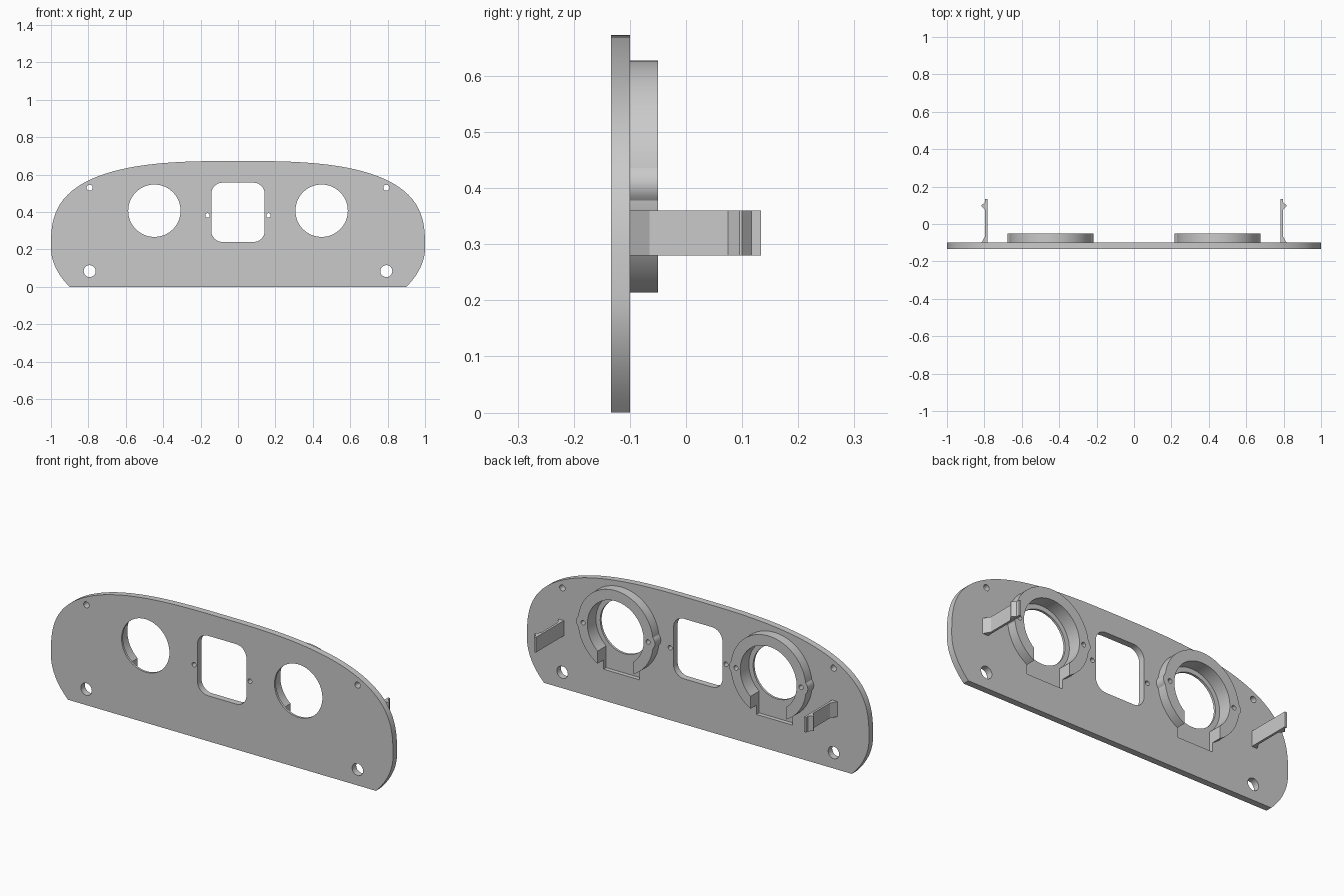
import bpy, bmesh
from math import sin, cos, pi, sqrt

cube = bpy.data.objects.get("Cube")
if cube:
    bpy.data.objects.remove(cube, do_unlink=True)

grey = bpy.data.materials.new("plain grey")
grey.use_nodes = True
colour = (0.59, 0.59, 0.59, 1)
grey.diffuse_color = colour
grey.node_tree.nodes["Principled BSDF"].inputs["Base Color"].default_value = colour

BACK = -0.10       # rear face of the panel
FRONT = -0.134
RING_BACK = -0.05
POCKET = -0.122    # floor of the recess behind each round opening
RING_X, RING_Z = 0.447, 0.407


def prism(name, outline, start, end, axis="y"):
    """Extrude a 2D outline: (x, z) along y, or (x, y) along z."""
    bm = bmesh.new()
    place = (lambda p, t: (p[0], t, p[1])) if axis == "y" else (lambda p, t: (p[0], p[1], t))
    face = bm.faces.new([bm.verts.new(place(p, start)) for p in outline])
    extruded = bmesh.ops.extrude_face_region(bm, geom=[face])["geom"]
    shift = (0, end - start, 0) if axis == "y" else (0, 0, end - start)
    bmesh.ops.translate(bm, vec=shift, verts=[v for v in extruded if isinstance(v, bmesh.types.BMVert)])
    bmesh.ops.recalc_face_normals(bm, faces=bm.faces[:])
    mesh = bpy.data.meshes.new(name)
    bm.to_mesh(mesh)
    bm.free()
    mesh.materials.append(grey)
    obj = bpy.data.objects.new(name, mesh)
    bpy.context.collection.objects.link(obj)
    return obj


def circle(x, z, r, n=64):
    return [(x + r * cos(2 * pi * i / n), z + r * sin(2 * pi * i / n)) for i in range(n)]


def rounded_rect(x0, x1, z0, z1, r, n=8):
    points = []
    for k, (cx, cz) in enumerate([(x1 - r, z1 - r), (x0 + r, z1 - r), (x0 + r, z0 + r), (x1 - r, z0 + r)]):
        points += [(cx + r * cos((k + i / n) * pi / 2), cz + r * sin((k + i / n) * pi / 2))
                   for i in range(n + 1)]
    return points


def cut(obj, cutters):
    """Subtract the cutters, bake the result and remove them."""
    for c in cutters:
        c.hide_render = True
        mod = obj.modifiers.new("cut", "BOOLEAN")
        mod.operation, mod.solver, mod.object = "DIFFERENCE", "EXACT", c
    graph = bpy.context.evaluated_depsgraph_get()
    baked = bpy.data.meshes.new_from_object(obj.evaluated_get(graph))
    obj.modifiers.clear()
    obj.data = baked
    for c in cutters:
        bpy.data.objects.remove(c, do_unlink=True)


def finish(obj):
    bpy.ops.object.select_all(action="DESELECT")
    obj.select_set(True)
    bpy.context.view_layer.objects.active = obj
    bpy.ops.object.shade_smooth_by_angle(angle=0.4)


def through(x, z, r, n=32):
    return prism("hole_cutter", circle(x, z, r, n), FRONT - 0.1, BACK + 0.03)


def pocket_cutters(s):
    """Round recess and the slot that opens it downwards."""
    x, half, low = s * RING_X, 0.105, 0.165
    slot = [(x - half, low), (x + half, low), (x + half, RING_Z), (x - half, RING_Z)]
    return [prism("recess_cutter", circle(x, RING_Z, 0.165), POCKET, 0.1),
            prism("slot_cutter", slot, POCKET, 0.11)]


# Panel outline: full upper curve, elliptical lower sides, flat bottom
MID, TOP, LOW = 0.21, 0.463, 0.482
power = 2 / 2.9
upper = []
for i in range(81):
    c, s = cos(pi * i / 80), sin(pi * i / 80)
    upper.append(((1 if c > 0 else -1) * abs(c) ** power, MID + TOP * abs(s) ** power))
heights = [MID * (1 - i / 10) for i in range(1, 11)]
left_low = [(sqrt(1 - ((MID - z) / LOW) ** 2), z) for z in heights]
right_low = [(-x, z) for x, z in left_low]
panel = prism("panel", upper + right_low + left_low[::-1], FRONT, BACK)

cutters = [prism("window_cutter", rounded_rect(-0.143, 0.143, 0.24, 0.557, 0.06), -0.3, 0)]
for s in (-1, 1):
    cutters += [through(s * RING_X, RING_Z, 0.14, 64),
                through(s * 0.793, 0.53, 0.016),
                through(s * 0.793, 0.084, 0.032),
                through(s * 0.163, 0.382, 0.012)]
    cutters += pocket_cutters(s)
cut(panel, cutters)
finish(panel)


def ring_radius(a, r=0.22, ear_x=0.19, ear_r=0.04):
    """Round ring with a small ear bulging out at each side."""
    inside = ear_r ** 2 - (ear_x * sin(a)) ** 2
    return max(r, ear_x * abs(cos(a)) + sqrt(inside)) if inside > 0 else r


for s, word in ((1, "left"), (-1, "right")):
    # Mounting ring with ears, screw holes and an open slot below
    angles = [2 * pi * i / 240 for i in range(240)]
    outline = [(s * RING_X + ring_radius(a) * cos(a), RING_Z + ring_radius(a) * sin(a)) for a in angles]
    ring = prism(word + "_ring", outline, BACK - 0.001, RING_BACK)
    screws = [prism("screw_cutter", circle(s * RING_X + d, RING_Z, 0.012, 24), BACK + 0.01, 0.05)
              for d in (-0.19, 0.19)]
    cut(ring, pocket_cutters(s) + screws)
    finish(ring)

    # Snap clip: thin strip with a flared foot and a hooked tip
    profile = [(0.784, BACK - 0.001), (0.816, BACK - 0.001), (0.796, -0.065), (0.796, 0.075),
               (0.815, 0.095), (0.815, 0.1), (0.796, 0.117), (0.796, 0.134), (0.784, 0.134)]
    clip = prism(word + "_clip", [(s * x, y) for x, y in profile], 0.28, 0.36, "z")
    finish(clip)
